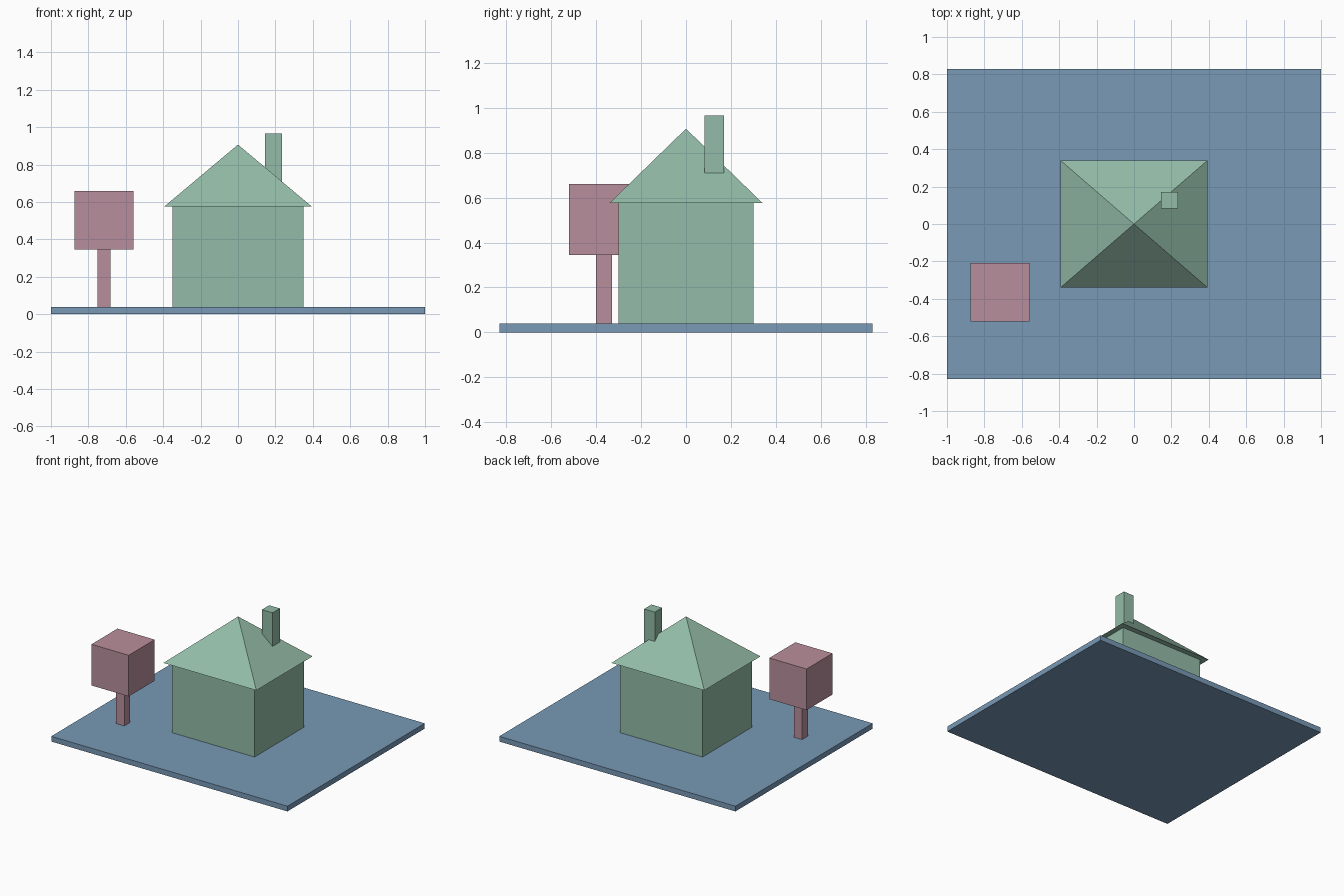
import bpy, bmesh

if "Cube" in bpy.data.objects:
    bpy.data.objects.remove(bpy.data.objects["Cube"])


def material(name, rgb):
    m = bpy.data.materials.new(name)
    m.diffuse_color = (*rgb, 1)
    m.use_nodes = True
    m.node_tree.nodes["Principled BSDF"].inputs["Base Color"].default_value = m.diffuse_color
    return m


BLUE = material("soft blue", (0.188, 0.319, 0.468))
GREEN = material("sage green", (0.296, 0.503, 0.392))
PINK = material("dusty pink", (0.485, 0.275, 0.332))


def finish(name, bm, mat):
    bmesh.ops.recalc_face_normals(bm, faces=bm.faces)
    mesh = bpy.data.meshes.new(name)
    bm.to_mesh(mesh)
    bm.free()
    mesh.materials.append(mat)
    obj = bpy.data.objects.new(name, mesh)
    bpy.context.collection.objects.link(obj)


def box(name, x, y, z, mat):
    """Box from (min, max) ranges on each axis."""
    bm = bmesh.new()
    bmesh.ops.create_cube(bm, size=1)
    for v in bm.verts:
        v.co = [r[0] if c < 0 else r[1] for c, r in zip(v.co, (x, y, z))]
    finish(name, bm, mat)


def pyramid(name, hx, hy, z0, z1, mat):
    bm = bmesh.new()
    base = [bm.verts.new((sx * hx, sy * hy, z0))
            for sx, sy in ((-1, -1), (1, -1), (1, 1), (-1, 1))]
    apex = bm.verts.new((0, 0, z1))
    bm.faces.new(base)
    for i in range(4):
        bm.faces.new((base[i], base[(i + 1) % 4], apex))
    finish(name, bm, mat)


# Ground slab
box("ground_slab", (-1, 1), (-0.83, 0.83), (0, 0.04), BLUE)

# House: walls, hipped roof with overhang, chimney
box("house_walls", (-0.35, 0.35), (-0.30, 0.30), (0.04, 0.577), GREEN)
pyramid("roof", 0.393, 0.34, 0.577, 0.907, GREEN)
box("chimney", (0.145, 0.235), (0.082, 0.17), (0.69, 0.967), GREEN)

# Tree: trunk and boxy crown
box("tree_trunk", (-0.752, -0.682), (-0.40, -0.33), (0.04, 0.345), PINK)
box("tree_crown", (-0.875, -0.56), (-0.522, -0.208), (0.345, 0.66), PINK)
